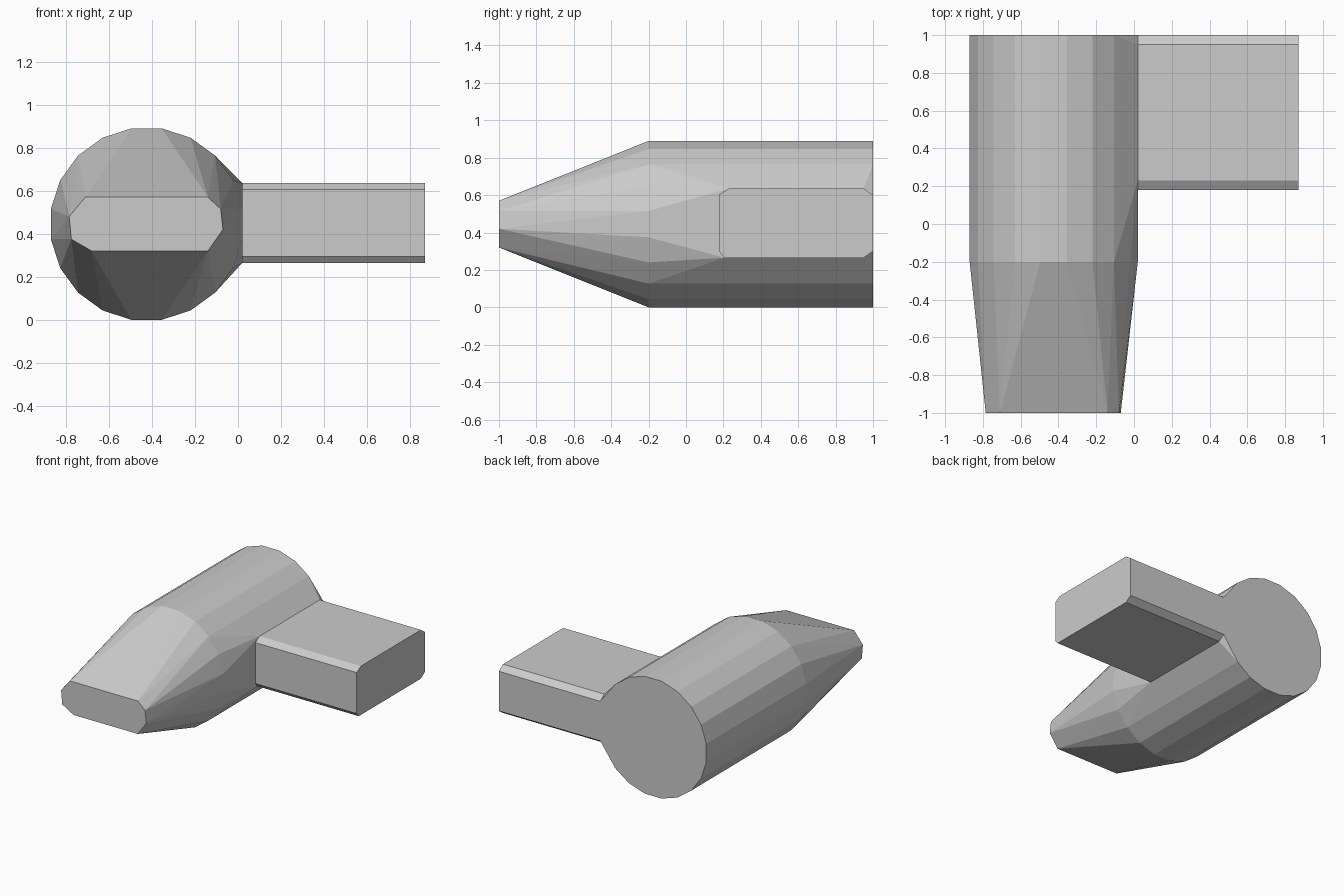
import bpy, bmesh
from math import sin, cos, pi

if "Cube" in bpy.data.objects:
    bpy.data.objects.remove(bpy.data.objects["Cube"])


def hull(name, points):
    """Convex flat-faced solid around a set of section points."""
    bm = bmesh.new()
    for p in points:
        bm.verts.new(p)
    result = bmesh.ops.convex_hull(bm, input=bm.verts[:])
    loose = {v for v in result["geom_interior"] + result["geom_unused"]
             if isinstance(v, bmesh.types.BMVert)}
    bmesh.ops.delete(bm, geom=list(loose), context='VERTS')
    bmesh.ops.dissolve_limit(bm, angle_limit=0.01, verts=bm.verts[:], edges=bm.edges[:])
    bmesh.ops.recalc_face_normals(bm, faces=bm.faces[:])
    mesh = bpy.data.meshes.new(name)
    bm.to_mesh(mesh)
    bm.free()
    obj = bpy.data.objects.new(name, mesh)
    bpy.context.collection.objects.link(obj)
    return obj


# Section of the side block in (y, z), with clipped corners
block = [(0.18, 0.295), (0.205, 0.265), (0.95, 0.265), (1.0, 0.30),
         (1.0, 0.60), (0.95, 0.635), (0.23, 0.635), (0.18, 0.605)]

# Round section of the body in (x, z)
SIDES = 20
radius = 0.445 / cos(pi / SIDES)
ring = [(-0.425 + radius * cos((i + 0.5) * 2 * pi / SIDES),
         0.445 + radius * sin((i + 0.5) * 2 * pi / SIDES)) for i in range(SIDES)]

# Flattened front end in (x, z)
nose = [(-0.785, 0.48), (-0.71, 0.57), (-0.14, 0.57), (-0.08, 0.515),
        (-0.07, 0.42), (-0.14, 0.32), (-0.68, 0.32), (-0.775, 0.375)]

# Tapered body, swelling to meet the side block
hull("tapered_body",
     [(x, y, z) for y in (-0.2, 1.0) for x, z in ring]
     + [(x, -1.0, z) for x, z in nose]
     + [(0.02, y, z) for y, z in block])

# Side block
hull("side_block", [(x, y, z) for x in (0.02, 0.87) for y, z in block])
